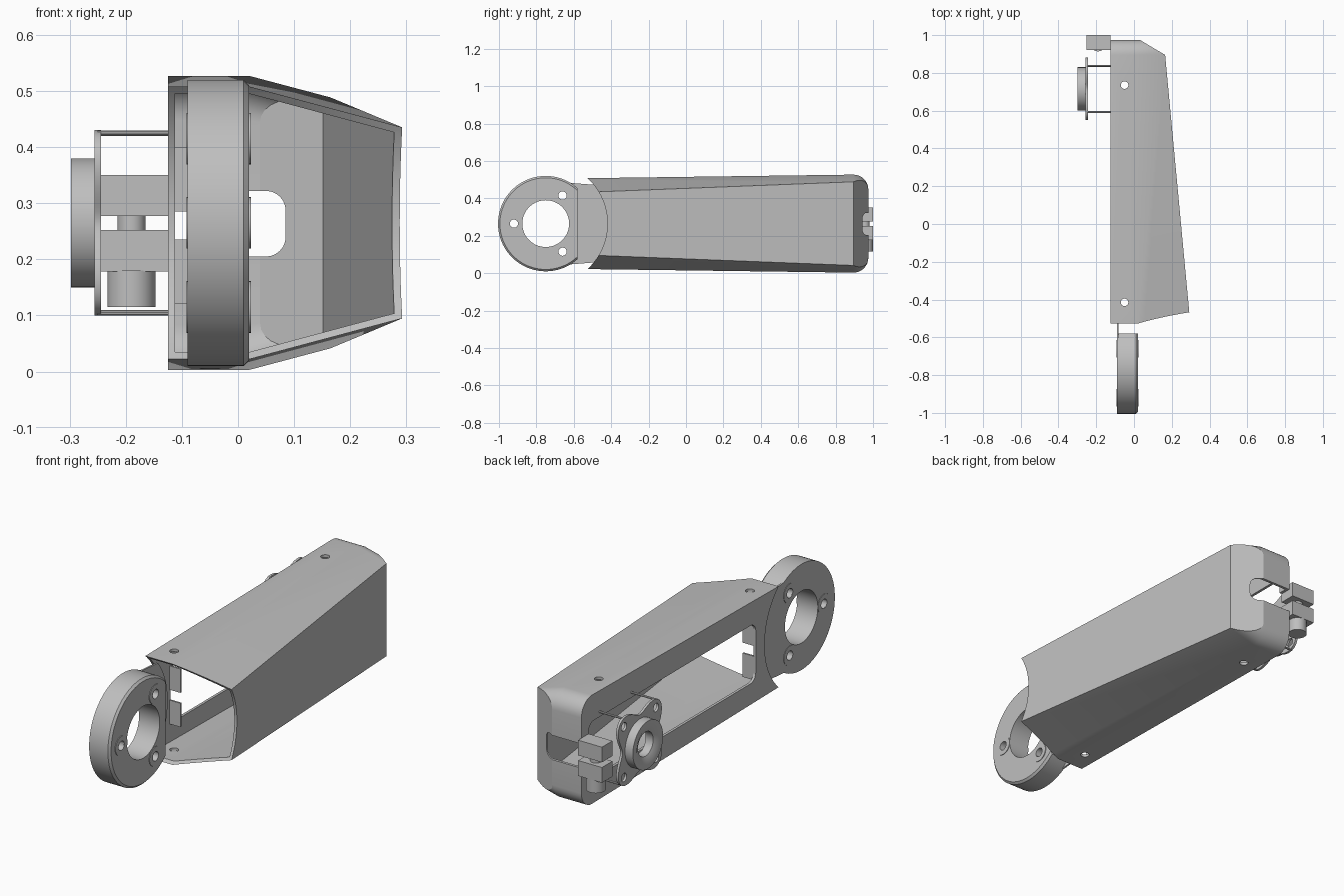
import bpy, bmesh
from math import sin, cos, pi, radians

cube = bpy.data.objects.get("Cube")
if cube:
    bpy.data.objects.remove(cube)

grey = bpy.data.materials.new("plain grey")
grey.use_nodes = True
colour = (0.52, 0.52, 0.52, 1)
grey.diffuse_color = colour
grey.node_tree.nodes["Principled BSDF"].inputs["Base Color"].default_value = colour

MID = 0.265                 # height of the long axis
RING = (-0.75, MID)         # joint ring centre (y, z)
HUB = (0.715, MID)          # hub centre (y, z)


def loft(name, rings, closed=False):
    """Skin a list of point rings; cap the ends, or join last to first."""
    bm = bmesh.new()
    rows = [[bm.verts.new(p) for p in ring] for ring in rings]
    n = len(rows[0])
    pairs = list(zip(rows, rows[1:])) + ([(rows[-1], rows[0])] if closed else [])
    for a, b in pairs:
        for i in range(n):
            j = (i + 1) % n
            bm.faces.new((a[i], a[j], b[j], b[i]))
    if not closed:
        bm.faces.new(rows[0])
        bm.faces.new(rows[-1])
    bmesh.ops.recalc_face_normals(bm, faces=bm.faces)
    mesh = bpy.data.meshes.new(name)
    bm.to_mesh(mesh)
    bm.free()
    mesh.materials.append(grey)
    ob = bpy.data.objects.new(name, mesh)
    bpy.context.scene.collection.objects.link(ob)
    return ob


def prism(name, pts, axis, lo, hi):
    """Extrude a flat outline along x, y or z."""
    k = "xyz".index(axis)
    return loft(name, [[p[:k] + (d,) + p[k:] for p in pts] for d in (lo, hi)])


def circle(c, r, n=48):
    return [(c[0] + r * cos(2 * pi * i / n), c[1] + r * sin(2 * pi * i / n)) for i in range(n)]


def rounded(a0, a1, b0, b1, r):
    """Rectangle outline with round corners."""
    pts = []
    for q, (a, b) in enumerate(((a1 - r, b1 - r), (a0 + r, b1 - r), (a0 + r, b0 + r), (a1 - r, b0 + r))):
        for i in range(7):
            t = pi / 2 * (q + i / 6)
            pts.append((a + r * cos(t), b + r * sin(t)))
    return pts


def lathe(name, profile, c, n=96):
    """Spin a closed (x, radius) profile about an axis along x."""
    return loft(name, [[(x, y, z) for y, z in circle(c, r, n)] for x, r in profile], closed=True)


def cut(ob, cutters):
    for c in cutters:
        m = ob.modifiers.new("cut", 'BOOLEAN')
        m.operation, m.solver, m.object = 'DIFFERENCE', 'EXACT', c
    bpy.context.view_layer.update()
    done = ob.evaluated_get(bpy.context.evaluated_depsgraph_get())
    mesh = bpy.data.meshes.new_from_object(done)
    ob.modifiers.clear()
    ob.data = mesh
    for c in cutters:
        bpy.data.objects.remove(c)


def smooth(ob, angle=28):
    bpy.ops.object.select_all(action='DESELECT')
    ob.select_set(True)
    bpy.context.view_layer.objects.active = ob
    bpy.ops.object.shade_smooth_by_angle(angle=radians(angle))


def housing(name, t, front):
    """Tapered six-sided body, shrunk by t, with a rounded far end."""
    stations = [(front, 0.0)] + [(None, i * pi / 16) for i in range(9)]
    rings = []
    for y, a in stations:
        r = 0.08 - t
        if y is None:
            y = 0.895 + r * sin(a)
        half = 0.262 - t - r * (1 - cos(a)) - 0.0135 * max(0, 0.88 - y)
        slope = 0.0778 if y < 0.88 else 1.68
        wide = 0.19 - t + (0.88 - y) * slope
        low = half - 0.275 * (wide - 0.025)
        side = [(-0.125 + t, half), (0.02, half), (wide, low)]
        rings.append([(x, y, MID + h) for x, h in side] +
                     [(x, y, MID - h) for x, h in reversed(side)])
    return loft(name, rings)


# Hollow arm housing with a curved mouth, long side window and end notch
arm = housing("arm_housing", 0, -0.6)
cut(arm, [
    housing("hollow", 0.013, -0.65),
    prism("mouth", circle(RING, 0.33, 96), "x", -0.5, 0.5),
    prism("window", rounded(-0.353, 0.92, 0.12, 0.40, 0.04), "x", -0.2, -0.1),
    prism("notch", rounded(-0.3, 0.085, 0.205, 0.322, 0.035), "y", 0.85, 1.1),
    prism("front_screw", circle((-0.05, -0.415), 0.02, 24), "z", -0.2, 0.8),
    prism("rear_screw", circle((-0.05, 0.735), 0.02, 24), "z", -0.2, 0.8),
])
smooth(arm, 20)

# Split lip on the front end of the window
for name, lo, hi in (("lower_lip", 0.12, 0.235), ("upper_lip", 0.285, 0.40)):
    prism(name, [(-0.124, -0.36), (-0.055, -0.36), (-0.055, -0.352), (-0.124, -0.352)], "z", lo, hi)

# Joint ring, trimmed flat where it meets the tongue
holes = [(-0.92, MID), (-0.66, MID + 0.15), (-0.66, MID - 0.15)]


def screw_holes():
    return [prism("hole", circle(c, 0.022, 24), "x", -0.3, 0.3) for c in holes]


ring = lathe("joint_ring", [(-0.09, 0.125), (-0.09, 0.255), (0.01, 0.255), (0.02, 0.245), (0.02, 0.125)], RING)
cut(ring, [prism("trim", [(-0.58, -0.1), (-0.3, -0.1), (-0.3, 0.7), (-0.58, 0.7)], "x", -0.3, 0.3)] + screw_holes())
smooth(ring)
for i, c in enumerate(holes):
    for side, x in (("inner", 0.018), ("outer", -0.092)):
        smooth(lathe(f"screw_washer_{side}_{i + 1}",
                     [(x, 0.022), (x, 0.046), (x + 0.005, 0.046), (x + 0.005, 0.022)], c, 32))

# Thin tongue joining the ring to the housing
arc = [(RING[0] + 0.33 * cos(radians(a)), MID + 0.33 * sin(radians(a))) for a in range(-39, 40, 3)]
tongue = prism("ring_tongue", [(-0.63, MID - 0.219)] + arc + [(-0.63, MID + 0.219)], "x", -0.09, -0.081)
cut(tongue, [prism("bore", circle(RING, 0.125, 96), "x", -0.3, 0.3)] + screw_holes())

# Four-lobed hub plate with screw holes
outline = []
for i in range(96):
    t = 2 * pi * i / 96
    r = 0.172 - 0.038 * cos(4 * t)
    outline.append((HUB[0] + r * cos(t), HUB[1] + r * sin(t)))
plate = prism("hub_plate", outline, "x", -0.256, -0.244)
lobes = [(HUB[0] + sy * 0.122, HUB[1] + sz * 0.122) for sy in (-1, 1) for sz in (-1, 1)]
cut(plate, [prism("lobe_hole", circle(c, 0.02, 24), "x", -0.4, 0) for c in lobes] +
    [prism("hub_bore", circle(HUB, 0.06), "x", -0.4, 0)])
smooth(plate)

# Raised hub ring with a dished face
smooth(lathe("hub_ring", [(-0.25, 0.058), (-0.25, 0.115), (-0.298, 0.115),
                          (-0.298, 0.085), (-0.285, 0.058)], HUB, 64))

# Slim posts carrying the hub plate
for i, (y, z) in enumerate(lobes):
    out = 1 if z > MID else -1
    prism(f"hub_post_{i + 1}", circle((y, z + out * 0.038), 0.005, 10), "x", -0.25, -0.115)

# End clamp: two blocks on a stepped pin
for name, lo, hi in (("upper_clamp_block", 0.277, 0.35), ("lower_clamp_block", 0.178, 0.252)):
    prism(name, [(-0.252, 0.92), (-0.125, 0.92), (-0.125, 1.0), (-0.252, 1.0)], "z", lo, hi)
for name, r, lo, hi in (("clamp_neck", 0.025, 0.25, 0.28), ("clamp_pin", 0.043, 0.115, 0.18)):
    smooth(prism(name, circle((-0.19, 0.957), r, 32), "z", lo, hi))
